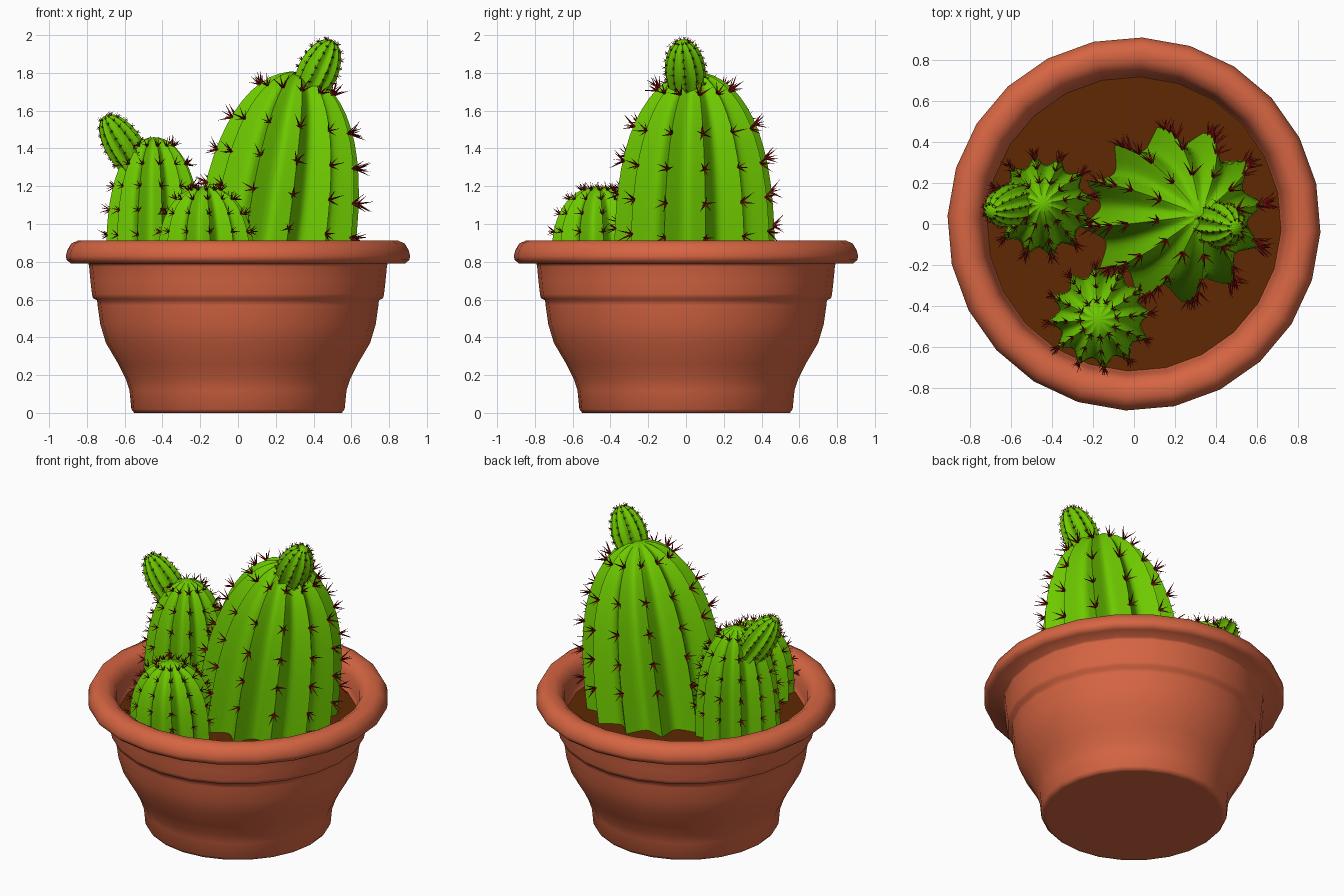
import bpy, bmesh, math, random
from mathutils import Vector

if "Cube" in bpy.data.objects:
    bpy.data.objects.remove(bpy.data.objects["Cube"])

random.seed(4)
UP = Vector((0, 0, 1))


def material(name, rgb):
    m = bpy.data.materials.new(name)
    m.diffuse_color = (*rgb, 1)
    m.use_nodes = True
    m.node_tree.nodes["Principled BSDF"].inputs["Base Color"].default_value = m.diffuse_color
    return m


TERRACOTTA = material("terracotta", (0.67, 0.13, 0.055))
SOIL = material("soil brown", (0.115, 0.022, 0.001))
GREEN = material("cactus green", (0.155, 0.585, 0.0))
SPINE = material("spine red", (0.25, 0.004, 0.005))


def finish(bm, name, mat, angle=None):
    """Turn a bmesh into a named object, optionally smooth shaded."""
    bmesh.ops.recalc_face_normals(bm, faces=bm.faces)
    me = bpy.data.meshes.new(name)
    bm.to_mesh(me)
    bm.free()
    me.materials.append(mat)
    ob = bpy.data.objects.new(name, me)
    bpy.context.collection.objects.link(ob)
    if angle:
        bpy.ops.object.select_all(action='DESELECT')
        ob.select_set(True)
        bpy.context.view_layer.objects.active = ob
        bpy.ops.object.shade_smooth_by_angle(angle=math.radians(angle))
    return ob


def skin(bm, rings):
    """Bridge successive closed rings of vertices with quads."""
    for a, b in zip(rings, rings[1:]):
        n = len(a)
        for i in range(n):
            j = (i + 1) % n
            bm.faces.new((a[i], a[j], b[j], b[i]))


def lathe(name, profile, mat, sides=24, phase=-2.5, angle=40):
    bm = bmesh.new()
    rings = []
    for r, z in profile:
        ring = []
        for i in range(sides):
            a = math.radians(phase) + math.tau * i / sides
            ring.append(bm.verts.new((r * math.cos(a), r * math.sin(a), z)))
        rings.append(ring)
    skin(bm, rings)
    bm.faces.new(rings[0])
    bm.faces.new(rings[-1])
    return finish(bm, name, mat, angle)


def cactus(name, base, tip, radius, ribs, rows, spike, phase=0, depth=0.22,
           tilted=False, waist=1.0, power=3):
    """Ribbed body from base to tip, with spine clusters along each rib crest."""
    base, tip = Vector(base), Vector(tip)
    axis = tip - base
    normal = axis.normalized() if tilted else UP   # upright bodies keep level rings
    side = Vector((0, 1, 0)).cross(normal).normalized()
    other = normal.cross(side)
    phase = math.radians(phase)

    def point(t, a):
        r = radius * math.sqrt(max(0, 1 - max(t, 0) ** power))
        r *= waist + (1 - waist) * min(1, t * 2)
        r *= 1 - depth * abs(math.sin(ribs * (a - phase) / 2))
        return base + axis * t + side * r * math.cos(a) + other * r * math.sin(a)

    # Body
    bm = bmesh.new()
    per_rib, levels = 8, 16
    n = ribs * per_rib
    rings = []
    for k in range(levels):
        t = math.sin(k / levels * math.pi / 2)
        rings.append([bm.verts.new(point(t, phase + math.tau * i / n)) for i in range(n)])
    skin(bm, rings)
    bm.faces.new(rings[0])
    top = bm.verts.new(tip)
    for i in range(n):
        bm.faces.new((rings[-1][i], rings[-1][(i + 1) % n], top))
    finish(bm, name, GREEN, 45)

    # Spines
    bm = bmesh.new()
    for t in rows:
        for i in range(ribs):
            a = phase + math.tau * i / ribs
            p = point(t, a)
            along = (point(t + 0.02, a) - point(t - 0.02, a)).normalized()
            across = -side * math.sin(a) + other * math.cos(a)
            out = across.cross(along).normalized()
            turn = random.uniform(0, math.tau)
            for k in range(5):
                b = turn + math.tau * k / 5
                d = out + (across * math.cos(b) + along * math.sin(b)) * random.uniform(0.4, 1.0)
                thorn(bm, p - out * spike * 0.1, d.normalized(), spike * random.uniform(0.75, 1.15))
    finish(bm, name + "_spines", SPINE)


def thorn(bm, p, d, length):
    """Thin three-sided spike."""
    u = d.orthogonal().normalized()
    v = d.cross(u)
    w = length * 0.085
    ring = [bm.verts.new(p + (u * math.cos(a) + v * math.sin(a)) * w)
            for a in (0, math.tau / 3, 2 * math.tau / 3)]
    end = bm.verts.new(p + d * length)
    for i in range(3):
        bm.faces.new((ring[i], ring[(i + 1) % 3], end))


# Pot: foot, flared belly, stepped band, rolled rim, inner wall
lathe("pot", [(0.53, 0.0), (0.55, 0.0), (0.565, 0.02), (0.575, 0.12), (0.595, 0.18),
              (0.635, 0.26), (0.70, 0.37), (0.73, 0.47), (0.744, 0.57), (0.747, 0.597),
              (0.769, 0.607), (0.774, 0.63), (0.782, 0.70), (0.789, 0.775), (0.793, 0.79),
              (0.885, 0.79), (0.908, 0.81), (0.912, 0.83), (0.905, 0.86), (0.885, 0.895),
              (0.85, 0.912), (0.80, 0.91), (0.76, 0.885), (0.74, 0.84), (0.728, 0.78),
              (0.715, 0.71)],
      TERRACOTTA, angle=88)

# Soil disc
lathe("soil", [(0.72, 0.715), (0.722, 0.735)], SOIL)

# Cacti standing in the soil
cactus("large_cactus", (0.166, 0.045, 0.68), (0.325, 0.045, 1.805), 0.43, 12,
       (0.27, 0.43, 0.59, 0.75, 0.92), 0.082, phase=8, tilted=True)
cactus("medium_cactus", (-0.445, 0.085, 0.72), (-0.445, 0.10, 1.46), 0.258, 12,
       (0.3, 0.48, 0.65, 0.81, 0.94), 0.058, phase=10)
cactus("small_cactus", (-0.165, -0.455, 0.72), (-0.175, -0.465, 1.2), 0.258, 12,
       (0.3, 0.5, 0.7, 0.86, 0.96), 0.052, phase=5)

# Offshoots near the tops
ROWS = (0.3, 0.42, 0.54, 0.66, 0.78, 0.89, 0.97)
cactus("large_offshoot", (0.35, 0.01, 1.66), (0.50, -0.02, 1.972), 0.115, 11,
       ROWS, 0.024, depth=0.16, tilted=True, waist=0.75, power=3.5)
cactus("medium_offshoot", (-0.515, 0.115, 1.27), (-0.705, 0.06, 1.572), 0.107, 11,
       ROWS, 0.022, depth=0.16, tilted=True, waist=0.8, power=3.5)
